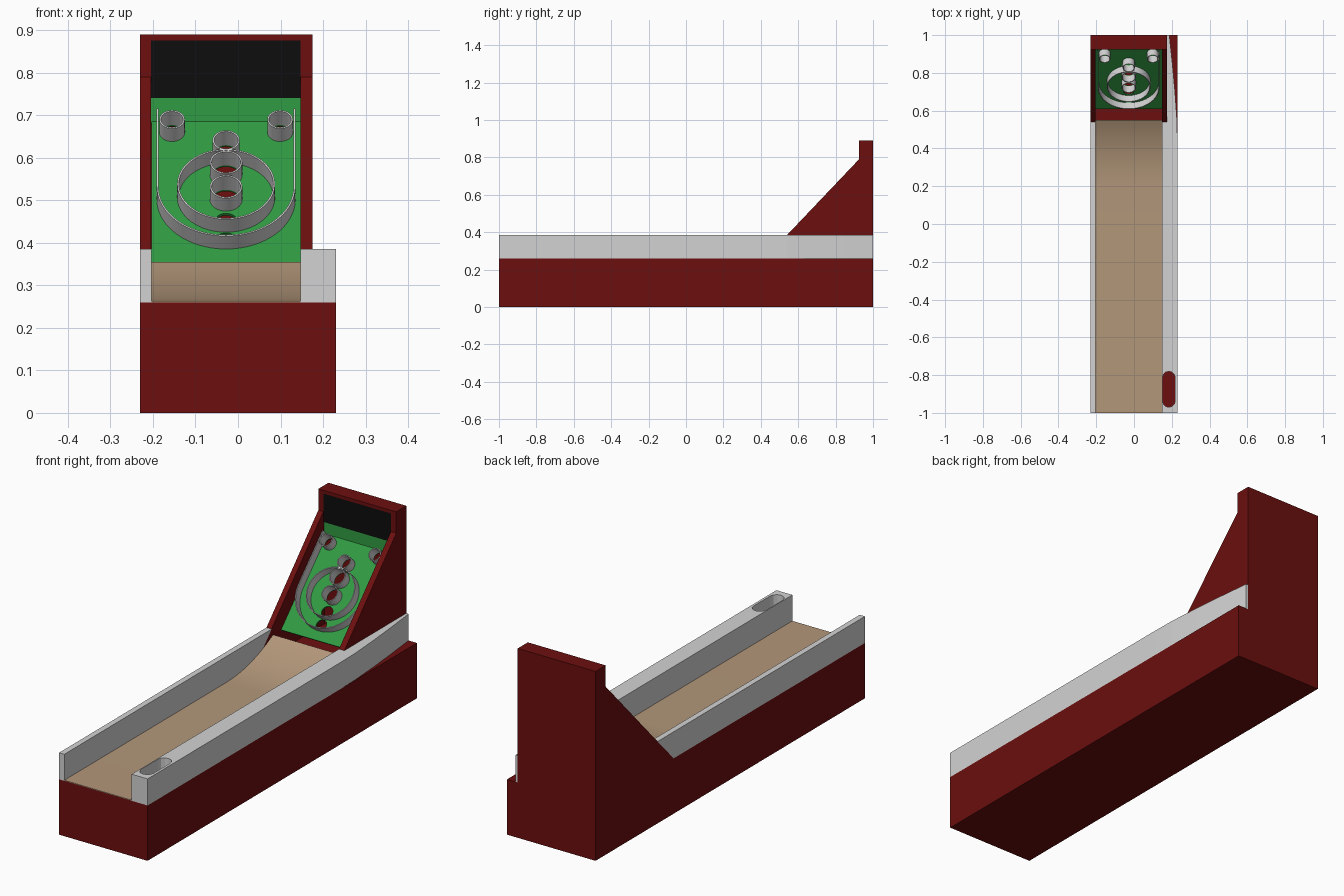
import bpy, bmesh, math
from mathutils import Matrix

if "Cube" in bpy.data.objects:
    bpy.data.objects.remove(bpy.data.objects["Cube"])


def material(name, rgb):
    m = bpy.data.materials.new(name)
    m.diffuse_color = (*rgb, 1)
    m.use_nodes = True
    m.node_tree.nodes["Principled BSDF"].inputs["Base Color"].default_value = m.diffuse_color
    return m


RED = material("dark_red", (0.15, 0.0045, 0.0045))
WHITE = material("light_grey", (0.65, 0.65, 0.65))
TAN = material("tan_wood", (0.45, 0.31, 0.195))
GREEN = material("green", (0.03, 0.33, 0.055))
BLACK = material("black", (0.004, 0.004, 0.004))


def finish(name, bm, mat, matrix=None, smooth=False):
    bmesh.ops.recalc_face_normals(bm, faces=bm.faces[:])
    if matrix:
        bm.transform(matrix)
    me = bpy.data.meshes.new(name)
    bm.to_mesh(me)
    bm.free()
    me.materials.append(mat)
    ob = bpy.data.objects.new(name, me)
    bpy.context.collection.objects.link(ob)
    if smooth:
        bpy.ops.object.select_all(action='DESELECT')
        ob.select_set(True)
        bpy.context.view_layer.objects.active = ob
        bpy.ops.object.shade_smooth_by_angle(angle=math.radians(35))
    return ob


def prism(name, pts, a, b, mat, axis='z', matrix=None, smooth=False):
    """Extrude a 2D outline from a to b: (x, y) along z, or (y, z) along x."""
    bm = bmesh.new()
    place = (lambda p, t: (p[0], p[1], t)) if axis == 'z' else (lambda p, t: (t, p[0], p[1]))
    lo = [bm.verts.new(place(p, a)) for p in pts]
    hi = [bm.verts.new(place(p, b)) for p in pts]
    bm.faces.new(lo)
    bm.faces.new(hi)
    n = len(pts)
    for i in range(n):
        j = (i + 1) % n
        bm.faces.new((lo[i], lo[j], hi[j], hi[i]))
    return finish(name, bm, mat, matrix, smooth)


def box(name, x0, x1, y0, y1, z0, z1, mat, matrix=None):
    return prism(name, [(x0, y0), (x1, y0), (x1, y1), (x0, y1)], z0, z1, mat, 'z', matrix)


def arc(cx, cy, r, a0, a1, n):
    return [(cx + r * math.cos(math.radians(a0 + (a1 - a0) * i / n)),
             cy + r * math.sin(math.radians(a0 + (a1 - a0) * i / n))) for i in range(n + 1)]


def cut(ob, cutter):
    cutter.hide_render = True
    mod = ob.modifiers.new("cut", 'BOOLEAN')
    mod.operation, mod.solver, mod.object = 'DIFFERENCE', 'EXACT', cutter
    bpy.context.view_layer.objects.active = ob
    bpy.ops.object.modifier_apply(modifier=mod.name)
    bpy.data.objects.remove(cutter)


XL, XR = -0.203, 0.147            # inner faces of the cabinet
BASE, RAIL = 0.26, 0.385          # base top, rail top

# base
box("base", -0.23, 0.23, -1, 1, 0, BASE, RED)

# lane with upward curved end
rise, run = 0.092, 0.35
R = (run ** 2 + rise ** 2) / (2 * rise)
end = math.degrees(math.asin(run / R))
lane = [(-1, BASE), (-1, 0.263)] + arc(0.2, 0.263 + R, R, -90, -90 + end, 14) + [(0.55, BASE)]
prism("lane", lane, XL, XR, TAN, 'x', smooth=True)

# left rail, ending against the sloped cabinet side
prism("left_rail", [(-1, BASE), (0.42, BASE), (0.54, RAIL), (-1, RAIL)], -0.23, XL, WHITE, 'x')

# right rail, tapering towards the back, with ball return slot
rail = [(XR, -1), (0.23, -1), (0.23, 0.42), (0.228, 0.54), (0.217, 0.7), (0.203, 0.85),
        (0.187, 1), (0.175, 1), (0.175, 0.545), (XR, 0.545)]
right_rail = prism("right_rail", rail, BASE, RAIL, WHITE)
slot = arc(0.185, -0.813, 0.033, 0, 180, 6) + arc(0.185, -0.937, 0.033, 180, 360, 6)
cut(right_rail, prism("slot_cutter", slot, 0.2, 0.5, WHITE))
cut(right_rail, prism("side_cutter", [(0.363, 0.2), (0.42, BASE), (0.54, RAIL), (0.636, 0.485), (0.7, 0.2)],
                      0.1, 0.175, WHITE, 'x'))

# cabinet sides, back and top
side = [(0.42, BASE), (0.54, RAIL), (0.925, 0.79), (0.925, 0.89), (1, 0.89), (1, BASE)]
prism("cabinet_side_left", side, -0.23, XL - 0.001, RED, 'x')
prism("cabinet_side_right", side, XR, 0.175, RED, 'x')
box("cabinet_back", XL - 0.001, XR, 0.935, 1, BASE, 0.875, RED)
box("cabinet_top", XL - 0.001, XR, 0.925, 1, 0.875, 0.89, RED)
box("score_panel", XL - 0.001, XR, 0.928, 0.935, 0.74, 0.875, BLACK)
box("board_upper_strip", XL - 0.001, XR, 0.93, 0.935, 0.68, 0.74, GREEN)

# tilted target board: local x across, y up the slope, z out of the board
t = math.atan2(0.33, 0.32)
c, s = math.cos(t), math.sin(t)
TILT = Matrix(((1, 0, 0, -0.028), (0, c, -s, 0.61), (0, s, c, 0.355), (0, 0, 0, 1)))
board = box("target_board", -0.175, 0.175, 0, 0.46, -0.008, 0, GREEN, TILT)


def fence(name, outer, inner, closed):
    """Thin upright wall on the board between two matching paths."""
    bm = bmesh.new()
    rows = [[bm.verts.new((x, y, z)) for x, y in path]
            for path, z in ((outer, -0.002), (outer, 0.044), (inner, 0.044), (inner, -0.002))]
    n = len(outer)
    for i in range(n if closed else n - 1):
        j = (i + 1) % n
        for k in range(4):
            a, b = rows[k], rows[(k + 1) % 4]
            bm.faces.new((a[i], a[j], b[j], b[i]))
    if not closed:
        for i in (0, -1):
            bm.faces.new([r[i] for r in rows])
    return finish(name, bm, WHITE, TILT, True)


# scoring cups (x, up slope, radius), each over a hole
cups = [(0, 0.204, 0.038), (0, 0.284, 0.038), (0, 0.356, 0.032),
        (-0.127, 0.424, 0.03), (0.127, 0.424, 0.03)]
for i, (x, u, r) in enumerate(cups):
    fence(f"cup_{i + 1}", arc(x, u, r, 0, 360, 32)[:-1], arc(x, u, r - 0.004, 0, 360, 32)[:-1], True)

# holes through the board: the cups and two open gutters
holes = [(x, u, r - 0.003) for x, u, r in cups] + [(0, 0.07, 0.025), (0, 0.132, 0.027)]
for x, u, r in holes:
    cut(board, prism("hole_cutter", arc(x, u, r, 0, 360, 32)[:-1], -0.05, 0.05, GREEN, 'z', TILT))

# middle ring and outer U-shaped fence
fence("middle_ring", arc(0, 0.212, 0.115, 0, 360, 48)[:-1], arc(0, 0.212, 0.111, 0, 360, 48)[:-1], True)
u_path = [[(-r, 0.46)] + arc(0, 0.205, r, 180, 360, 32) + [(r, 0.46)] for r in (0.163, 0.159)]
fence("outer_fence", u_path[0], u_path[1], False)
